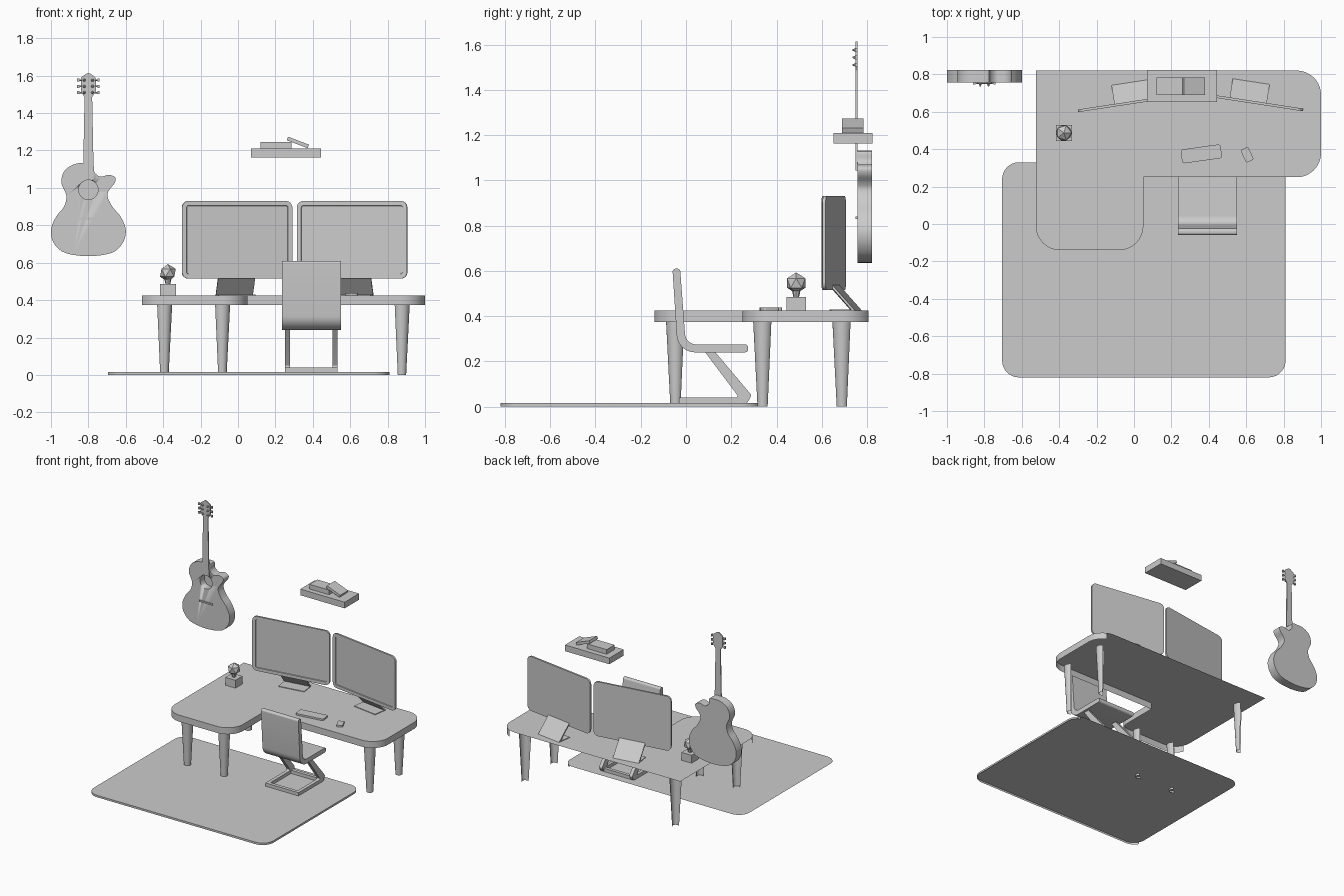
import bpy, bmesh, math
from mathutils import Vector, Matrix

if "Cube" in bpy.data.objects:
    bpy.data.objects.remove(bpy.data.objects["Cube"])

AWAY = Vector((1, -1, 0)).normalized()
AXES = {'xy': lambda a, b, d: (a, b, d), 'xz': lambda a, b, d: (a, d, b), 'yz': lambda a, b, d: (d, a, b)}


def finish(name, bm, shell=False, loc=(0, 0, 0), rot=(0, 0, 0), smooth=True):
    bmesh.ops.recalc_face_normals(bm, faces=bm.faces)
    if shell:  # open underside, and open on the sides turned to the back left
        bm.normal_update()
        gone = [f for f in bm.faces if f.normal.z < -0.9 or f.normal.dot(AWAY) < -0.3]
        bmesh.ops.delete(bm, geom=gone, context='FACES')
    me = bpy.data.meshes.new(name)
    bm.to_mesh(me)
    bm.free()
    ob = bpy.data.objects.new(name, me)
    bpy.context.collection.objects.link(ob)
    ob.location, ob.rotation_euler = loc, rot
    if smooth:
        bpy.ops.object.select_all(action='DESELECT')
        ob.select_set(True)
        bpy.context.view_layer.objects.active = ob
        bpy.ops.object.shade_smooth_by_angle(angle=math.radians(30))
    return ob


def rounded(corners, n=10):
    """Outline from (a, b, radius) corners."""
    out = []
    for i, (x, y, r) in enumerate(corners):
        p = Vector((x, y))
        if r == 0:
            out.append(p)
            continue
        u = (Vector(corners[i - 1][:2]) - p).normalized()
        v = (Vector(corners[(i + 1) % len(corners)][:2]) - p).normalized()
        half = u.angle(v) / 2
        c = p + (u + v).normalized() * r / math.sin(half)
        s, e = p + u * r / math.tan(half) - c, p + v * r / math.tan(half) - c
        turn = s.angle(e)
        out += [c + (s * math.sin(turn * (1 - k / n)) + e * math.sin(turn * k / n)) / math.sin(turn)
                for k in range(n + 1)]
    return out


def rect(a0, a1, b0, b1, r):
    return rounded([(a0, b0, r), (a1, b0, r), (a1, b1, r), (a0, b1, r)])


def spline(pts, n=5):
    """Smooth closed outline through the points."""
    P, out, m = [Vector(p) for p in pts], [], len(pts)
    for i in range(m):
        a, b, c, d = P[i - 1], P[i], P[(i + 1) % m], P[(i + 2) % m]
        for k in range(n):
            t = k / n
            out.append(0.5 * (2 * b + (c - a) * t + (2 * a - 5 * b + 4 * c - d) * t * t
                              + (3 * b - a - 3 * c + d) * t ** 3))
    return out


def prism_bm(outline, d0, d1, plane):
    bm = bmesh.new()
    lo, hi = ([bm.verts.new(AXES[plane](p[0], p[1], d)) for p in outline] for d in (d0, d1))
    bm.faces.new(lo)
    bm.faces.new(hi)
    for i in range(len(lo)):
        bm.faces.new((lo[i - 1], lo[i], hi[i], hi[i - 1]))
    return bm


def prism(name, outline, d0, d1, plane='xy', **kw):
    return finish(name, prism_bm(outline, d0, d1, plane), **kw)


def box(name, size, loc, rot=(0, 0, 0)):
    bm = bmesh.new()
    bmesh.ops.create_cube(bm, size=1, matrix=Matrix.Diagonal((*size, 1)))
    return finish(name, bm, loc=loc, rot=rot, smooth=False)


def cone(name, r0, r1, h, loc, rot=(0, 0, 0), seg=24, caps=True, shell=False):
    bm = bmesh.new()
    bmesh.ops.create_cone(bm, cap_ends=caps, segments=seg, radius1=r0, radius2=r1, depth=h)
    return finish(name, bm, shell, loc, rot)


# Rug and L-shaped desk
prism('rug', rect(-0.705, 0.81, -0.82, 0.33, 0.09), 0, 0.015, shell=True)
prism('desk_top', rounded([(-0.525, 0.82, 0), (-0.525, -0.14, 0.13), (0.05, -0.14, 0.13),
      (0.05, 0.25, 0), (1.0, 0.25, 0.13), (1.0, 0.82, 0.13)], 14), 0.375, 0.425, shell=True)
for x, y in [(-0.395, -0.045), (-0.085, -0.045), (-0.395, 0.69), (0.875, 0.34), (0.875, 0.69)]:
    cone('desk_leg', 0.024, 0.043, 0.375, (x, y, 0.1875), caps=False, shell=True)

# Two monitors with folded plate stands
for side, x, y, ang in [('left', -0.005, 0.65, 8.7), ('right', 0.61, 0.655, -8.7)]:
    rot = (0, 0, math.radians(ang))
    bm = prism_bm(rect(-0.298, 0.298, 0.515, 0.93, 0.035), -0.007, 0.007, 'xz')
    bmesh.ops.recalc_face_normals(bm, faces=bm.faces)
    front = min((f for f in bm.faces), key=lambda f: f.calc_center_median().y)
    bmesh.ops.inset_region(bm, faces=[front], thickness=0.024, depth=0)
    bmesh.ops.inset_region(bm, faces=[front], thickness=0.002, depth=-0.005)
    finish(side + '_monitor', bm, loc=(x, y, 0), rot=rot)
    prism(side + '_monitor_stand', [(0.005, 0.54), (0.108, 0.425), (0, 0.425), (0, 0.43),
          (0.09, 0.43), (0.005, 0.525)], -0.1, 0.1, 'yz', loc=(x, y, 0), rot=rot)

# Keyboard and mouse
for name, w, d, r, loc, ang in [('keyboard', 0.215, 0.075, 0.014, (0.36, 0.375, 0.425), 8),
                                ('mouse', 0.045, 0.075, 0.01, (0.605, 0.37, 0.425), 25)]:
    prism(name, rect(-w / 2, w / 2, -d / 2, d / 2, r), 0, 0.013, loc=loc, rot=(0, 0, math.radians(ang)))

# Faceted ornament on a block
box('ornament_block', (0.085, 0.085, 0.06), (-0.375, 0.487, 0.455))
cone('ornament_neck', 0.012, 0.02, 0.035, (-0.375, 0.487, 0.5), seg=8)
bm = bmesh.new()
bmesh.ops.create_icosphere(bm, subdivisions=1, radius=0.047)
finish('ornament_gem', bm, loc=(-0.375, 0.487, 0.546), smooth=False)

# Wall shelf with books
box('wall_shelf', (0.375, 0.173, 0.047), (0.257, 0.738, 1.186))
box('flat_book', (0.165, 0.095, 0.036), (0.203, 0.737, 1.227))
box('leaning_book', (0.12, 0.095, 0.02), (0.32, 0.737, 1.243), (0, math.radians(21), 0))

# Cantilever chair
prism('chair_seat', rounded([(-0.06, 0.61, 0.014), (-0.026, 0.61, 0.014), (-0.001, 0.275, 0.05),
      (0.275, 0.275, 0.014), (0.275, 0.24, 0.014), (-0.036, 0.24, 0.08)]), 0.235, 0.55, 'yz')
rail = rounded([(0.085, 0.24, 0), (0.13, 0.24, 0), (0.29, 0.05, 0.015), (0.27, 0.015, 0.015),
                (-0.03, 0.015, 0), (-0.03, 0.04, 0), (0.235, 0.04, 0.008)], 6)
for x in (0.252, 0.506):
    prism('chair_rail', rail, x, x + 0.026, 'yz')
for y in (-0.017, 0.255):
    box('chair_crossbar', (0.27, 0.026, 0.025), (0.392, y, 0.0275))

# Guitar body with a sunken sound hole
body = prism('guitar_body', spline([
    (-0.82, 1.132), (-0.87, 1.128), (-0.925, 1.095), (-0.945, 1.03), (-0.918, 0.96), (-0.93, 0.9),
    (-0.973, 0.845), (-1.0, 0.775), (-0.985, 0.705), (-0.925, 0.653), (-0.8, 0.635), (-0.675, 0.653),
    (-0.617, 0.705), (-0.6, 0.775), (-0.627, 0.845), (-0.672, 0.9), (-0.698, 0.955), (-0.688, 0.99),
    (-0.66, 1.025), (-0.656, 1.055), (-0.69, 1.07), (-0.735, 1.06), (-0.768, 1.085), (-0.775, 1.128)]),
    0.757, 0.823, 'xz')
cutter = cone('sound_hole_cutter', 0.052, 0.052, 0.08, (-0.8, 0.77, 0.99), (math.pi / 2, 0, 0), 32)
cutter.hide_render = True
bpy.context.view_layer.objects.active = body
cut = body.modifiers.new('sound_hole', 'BOOLEAN')
cut.operation, cut.solver, cut.object = 'DIFFERENCE', 'EXACT', cutter
bpy.ops.object.modifier_apply(modifier=cut.name)
bpy.data.objects.remove(cutter)

# Guitar neck, headstock, bridge and tuning pegs
prism('guitar_neck', [(-0.829, 1.043), (-0.771, 1.043), (-0.78, 1.5), (-0.82, 1.5)], 0.75, 0.758, 'xz')
prism('guitar_headstock', rounded([(-0.82, 1.485, 0), (-0.78, 1.485, 0), (-0.76, 1.515, 0.01),
      (-0.76, 1.59, 0.015), (-0.8, 1.618, 0.02), (-0.84, 1.59, 0.015), (-0.84, 1.515, 0.01)], 5),
      0.75, 0.758, 'xz')
box('guitar_bridge', (0.11, 0.008, 0.012), (-0.8, 0.753, 0.835))
for z in (1.51, 1.543, 1.576):
    for s in (-1, 1):
        cone('peg_shaft', 0.004, 0.004, 0.02, (-0.8 + s * 0.045, 0.752, z), (0, math.pi / 2, 0), 8)
        box('peg_knob', (0.012, 0.012, 0.016), (-0.8 + s * 0.054, 0.752, z))
        cone('peg_post', 0.008, 0.003, 0.015, (-0.8 + s * 0.022, 0.743, z), (math.pi / 2, 0, 0), 8)
